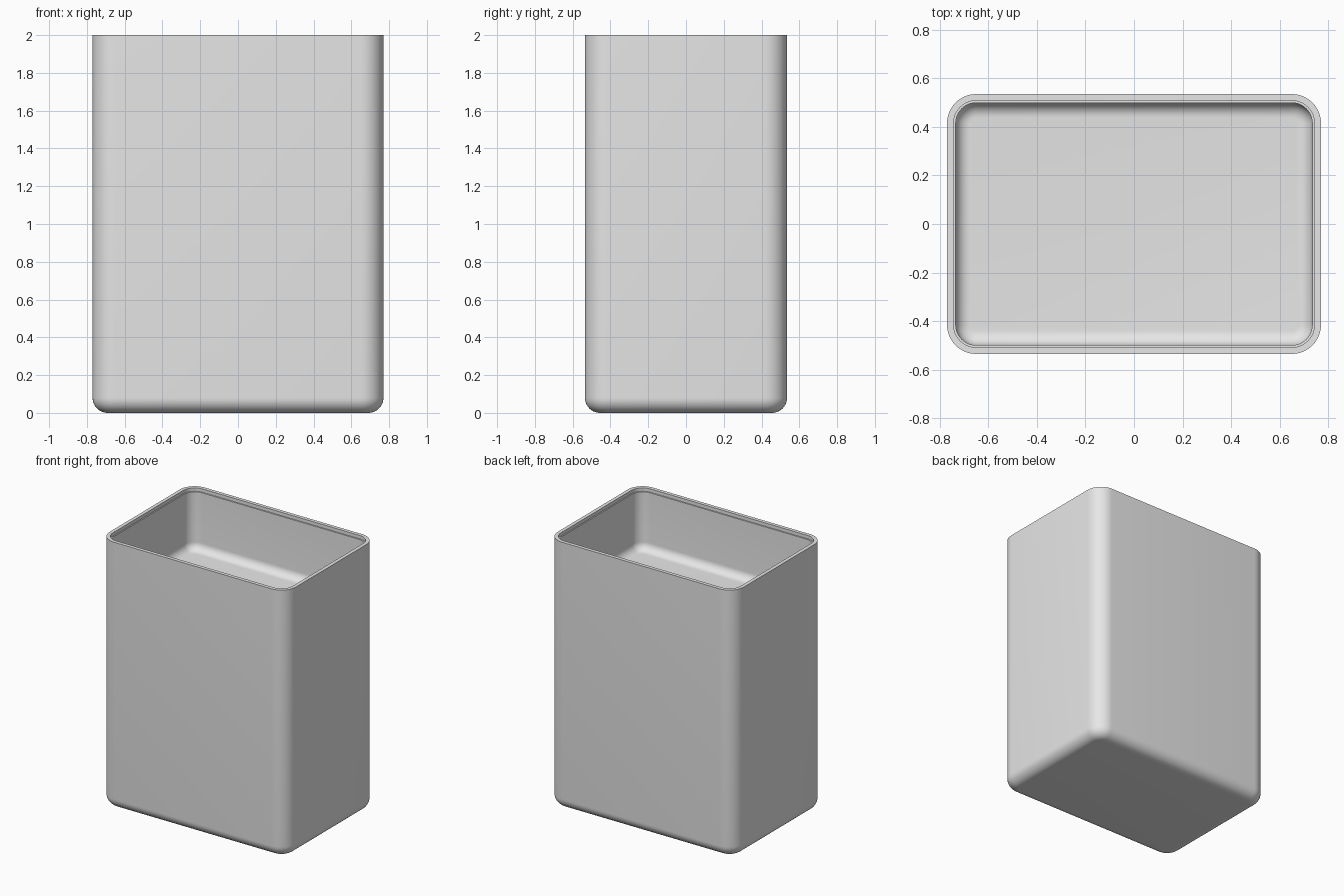
import bpy
import bmesh
from math import sin, cos, pi, radians

cube = bpy.data.objects.get("Cube")
if cube:
    bpy.data.objects.remove(cube, do_unlink=True)

HALF_X, HALF_Y, HEIGHT = 0.77, 0.535, 2.0
CORNER = 0.12        # plan radius of the outer corners
FOOT = 0.08          # rounding under the base
FLOOR, COVE = 1.54, 0.06   # inner floor height and its rounded edge
WALL = 0.036
STEPS = 10

grey = bpy.data.materials.new("light_grey")
grey.use_nodes = True
grey.diffuse_color = (0.8, 0.8, 0.8, 1)
grey.node_tree.nodes["Principled BSDF"].inputs["Base Color"].default_value = (0.8, 0.8, 0.8, 1)


def arc(steps=STEPS):
    return [i / steps * pi / 2 for i in range(steps + 1)]


def ring(bm, inset, z):
    """Rounded rectangle, moved inwards by inset."""
    r = CORNER - inset
    cx, cy = HALF_X - CORNER, HALF_Y - CORNER
    verts = []
    for k, (sx, sy) in enumerate([(1, 1), (-1, 1), (-1, -1), (1, -1)]):
        for a in arc():
            t = a + k * pi / 2
            verts.append(bm.verts.new((sx * cx + r * cos(t), sy * cy + r * sin(t), z)))
    return verts


# Section from the underside, up the outside, over the rim and down to the floor
section = [(FOOT * (1 - sin(a)), FOOT * (1 - cos(a))) for a in arc()]
section += [(0, HEIGHT), (0.027, HEIGHT), (0.027, HEIGHT - 0.025), (WALL, HEIGHT - 0.025)]
section += [(WALL + COVE * (1 - cos(a)), FLOOR + COVE * (1 - sin(a))) for a in arc()]

# Container body
bm = bmesh.new()
rings = [ring(bm, inset, z) for inset, z in section]
for low, high in zip(rings, rings[1:]):
    n = len(low)
    for i in range(n):
        j = (i + 1) % n
        bm.faces.new((low[i], low[j], high[j], high[i]))
bm.faces.new(list(reversed(rings[0])))
bm.faces.new(rings[-1])
bmesh.ops.recalc_face_normals(bm, faces=bm.faces)

mesh = bpy.data.meshes.new("container_body")
bm.to_mesh(mesh)
bm.free()
mesh.materials.append(grey)
body = bpy.data.objects.new("container_body", mesh)
bpy.context.collection.objects.link(body)

bpy.ops.object.select_all(action="DESELECT")
body.select_set(True)
bpy.context.view_layer.objects.active = body
bpy.ops.object.shade_smooth_by_angle(angle=radians(30))
